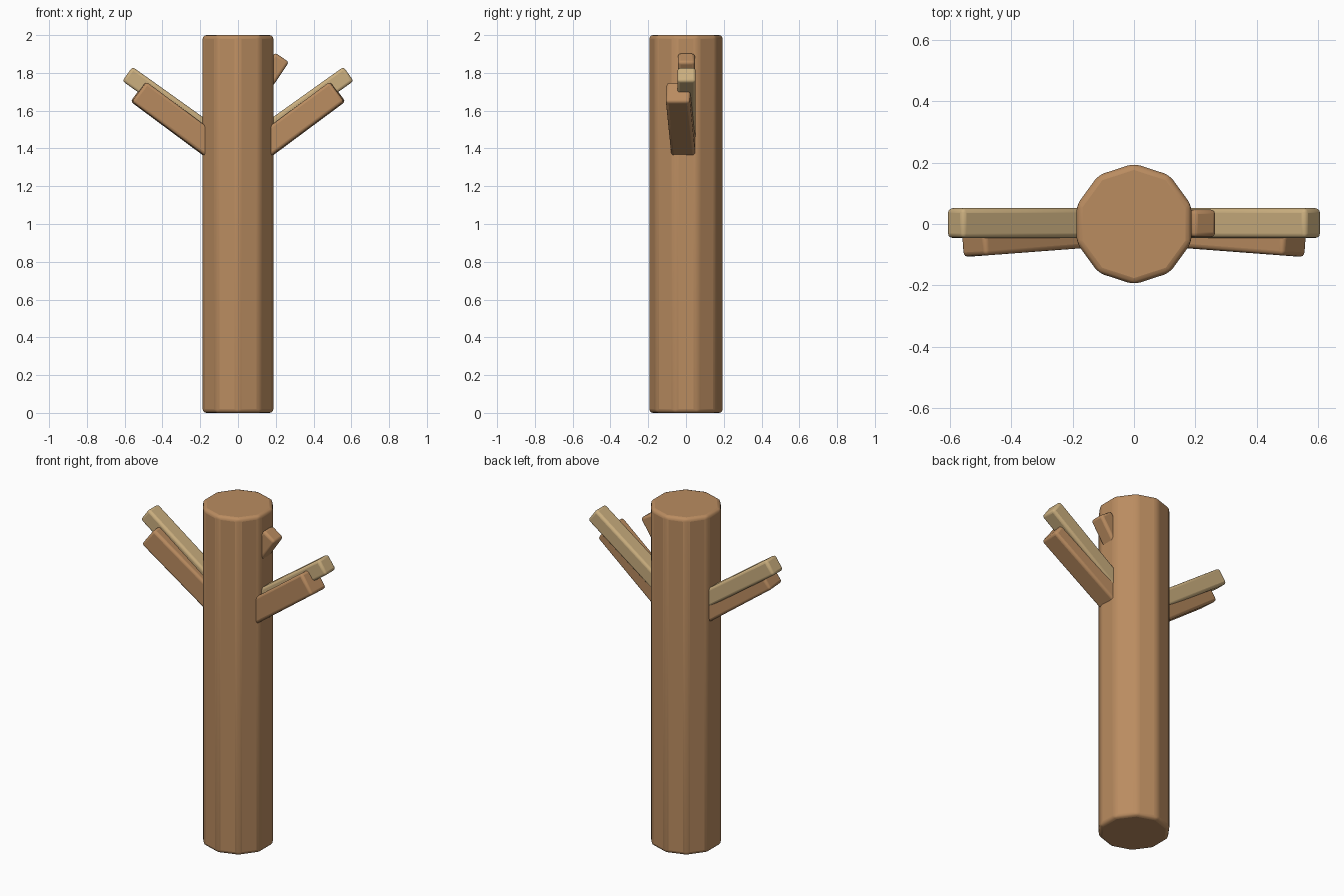
import bpy, math
from mathutils import Matrix, Vector

if "Cube" in bpy.data.objects:
    bpy.data.objects.remove(bpy.data.objects["Cube"])


def material(name, rgb):
    m = bpy.data.materials.new(name)
    m.diffuse_color = (*rgb, 1)
    m.use_nodes = True
    m.node_tree.nodes["Principled BSDF"].inputs["Base Color"].default_value = m.diffuse_color
    return m


bark = material("bark_brown", (0.491, 0.262, 0.117))
pale = material("pale_wood", (0.597, 0.429, 0.212))


def finish(ob, name, mat, width):
    """Name, colour, round the edges and smooth a part."""
    ob.name = name
    ob.data.materials.append(mat)
    bev = ob.modifiers.new("rounded_edges", 'BEVEL')
    bev.width = width
    bev.segments = 3
    bev.limit_method = 'ANGLE'
    bev.angle_limit = math.radians(20)
    bpy.ops.object.shade_smooth_by_angle(angle=math.radians(35))


def branch(name, mat, corner, pitch, thick, wide, length, side=1, y=0.0, yaw=0.0):
    """Box rising outwards; corner is the (x, z) of its lower outer edge."""
    a = math.radians(pitch)
    along = Vector((math.cos(a), 0, math.sin(a)))
    up = Vector((-math.sin(a), 0, math.cos(a)))
    tip = Vector((corner[0], y, corner[1]))
    centre = tip + up * thick / 2 - along * length / 2
    bpy.ops.mesh.primitive_cube_add(size=1)
    ob = bpy.context.object
    ob.data.transform(Matrix.Diagonal((length, wide, thick, 1)))
    ob.data.transform(Matrix.Rotation(-a, 4, 'Y'))
    ob.data.transform(Matrix.Translation(centre))
    ob.data.transform(Matrix.Rotation(math.radians(yaw), 4, 'Z'))
    if side < 0:
        ob.data.transform(Matrix.Diagonal((-1, 1, 1, 1)))
        ob.data.flip_normals()
    finish(ob, name, mat, 0.015)


# Ten-sided trunk with a corner towards front and back
bpy.ops.mesh.primitive_cylinder_add(vertices=10, radius=0.197, depth=2, location=(0, 0, 1))
finish(bpy.context.object, "trunk", bark, 0.02)

# Paired branches on both sides
for side, label in ((1, "right"), (-1, "left")):
    branch(f"lower_branch_{label}", bark, (0.567, 1.648), 36.5, 0.13, 0.128, 0.58,
           side, y=-0.002, yaw=-4.3)
    branch(f"upper_branch_{label}", pale, (0.612, 1.757), 35.5, 0.092, 0.097, 0.62,
           side, y=0.003)

# Short stub near the top
branch("stub", bark, (0.27, 1.857), 56, 0.09, 0.09, 0.25, y=0.002)
